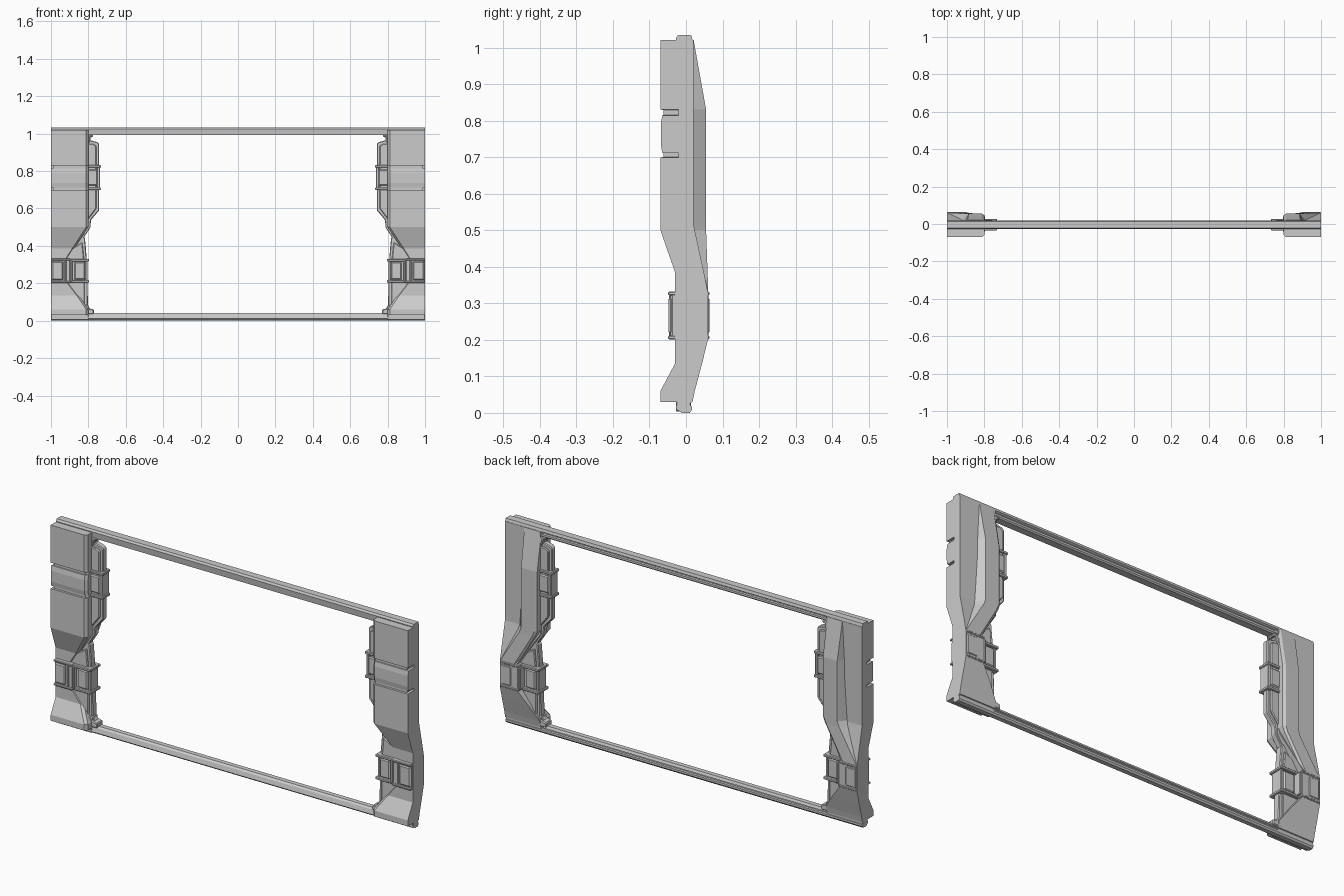
import bpy, bmesh


def finish(name, bm, bevel=0.0, mirror=True):
    bmesh.ops.remove_doubles(bm, verts=bm.verts, dist=1e-5)
    bmesh.ops.recalc_face_normals(bm, faces=bm.faces)
    me = bpy.data.meshes.new(name)
    bm.to_mesh(me)
    bm.free()
    ob = bpy.data.objects.new(name, me)
    bpy.context.collection.objects.link(ob)
    if bevel:
        b = ob.modifiers.new("chamfer", 'BEVEL')
        b.width, b.segments = bevel, 1
    if mirror:
        ob.modifiers.new("mirror", 'MIRROR')
    return ob


def loft(name, rings, bevel=0.0, mirror=True):
    """Skin a list of equally sized closed rings and cap both ends."""
    bm = bmesh.new()
    vs = [[bm.verts.new(p) for p in r] for r in rings]
    n = len(vs[0])
    for a, b in zip(vs, vs[1:]):
        for i in range(n):
            j = (i + 1) % n
            bm.faces.new((a[i], a[j], b[j], b[i]))
    bm.faces.new(vs[0][::-1])
    bm.faces.new(vs[-1])
    return finish(name, bm, bevel, mirror)


def plate(name, outline, y0, y1, bevel=0.004):
    """Front-view outline (x, z) extruded between two depths."""
    return loft(name, [[(x, y, z) for x, z in outline] for y in (y0, y1)], bevel)


def box(name, x0, x1, y0, y1, z0, z1, bevel=0.003):
    return plate(name, [(x0, z0), (x1, z0), (x1, z1), (x0, z1)], y0, y1, bevel)


# Columns: (z, inner x, front y, back y, outer x of the front half)
sections = [
    (0.030, 0.80, -0.070, 0.018, 1.0), (0.060, 0.80, -0.070, 0.024, 1.0),
    (0.135, 0.85, -0.030, 0.044, 1.0), (0.200, 0.90, -0.030, 0.060, 1.0),
    (0.330, 0.91, -0.030, 0.060, 1.0), (0.385, 0.875, -0.030, 0.049, 1.0),
    (0.500, 0.80, -0.070, 0.024, 1.0), (0.520, 0.80, -0.070, 0.020, 1.0),
    (0.699, 0.80, -0.070, 0.020, 1.0), (0.700, 0.80, -0.061, 0.020, 0.988),
    (0.711, 0.80, -0.061, 0.020, 0.988), (0.712, 0.80, -0.065, 0.020, 1.0),
    (0.735, 0.80, -0.069, 0.020, 1.0), (0.790, 0.80, -0.069, 0.020, 1.0),
    (0.814, 0.80, -0.065, 0.020, 1.0), (0.815, 0.80, -0.061, 0.020, 0.988),
    (0.829, 0.80, -0.061, 0.020, 0.988), (0.830, 0.80, -0.070, 0.020, 1.0),
    (1.020, 0.80, -0.070, 0.020, 1.0)]
loft("column", [[(xo, yf, z), (xi + 0.012, yf, z), (xi, yf + 0.012, z), (xi, yb, z),
                 (1, yb, z), (1, -0.02, z), (xo, -0.02, z)]
                for z, xi, yf, yb, xo in sections])

# Stepped seal following the inner edge of each column
loft("inner_seal", [[(xi - 0.012, -0.018, z), (xi + 0.02, -0.018, z),
                     (xi + 0.02, 0.012, z), (xi - 0.012, 0.012, z)]
                    for z, xi, yf, yb, xo in sections if z < 0.52 or z > 1.0], 0.003)

# Back rib: (z, inner x, crest end x, outer base x, crest y, base y)
ribs = [(0.330, 0.91, 0.999, 1.0, 0.061, 0.04), (0.500, 0.81, 0.895, 0.935, 0.055, 0.01),
        (0.525, 0.80, 0.885, 0.925, 0.055, 0.01), (0.830, 0.80, 0.885, 0.905, 0.055, 0.01),
        (1.020, 0.80, 0.890, 0.895, 0.021, 0.01)]
loft("back_rib", [[(xi, yb, z), (xi, yc - 0.008, z), (xi + 0.012, yc, z), (xc, yc, z), (xo, yb, z)]
                  for z, xi, xc, xo, yc, yb in ribs])

# Horizontal beams, cross-section in (y, z) with a groove along the back
beam = [(-0.028, 0.012), (-0.012, 0.0), (0.010, 0.0), (0.016, 0.008), (0.016, 0.018), (0.010, 0.021),
        (0.010, 0.026), (0.016, 0.029), (0.010, 0.042), (-0.014, 0.042), (-0.022, 0.034)]
loft("bottom_beam", [[(x, y, z) for y, z in beam] for x in (-1, 1)], mirror=False)
top = [(-0.024, 0.992), (0.010, 0.992), (0.016, 0.998), (0.016, 1.008), (0.010, 1.011),
       (0.010, 1.015), (0.018, 1.020), (0.014, 1.034), (-0.022, 1.034), (-0.028, 1.024)]
loft("top_beam", [[(x, y, z) for y, z in top] for x in (-1, 1)], mirror=False)
box("column_foot", 0.80, 1.0, -0.028, 0.014, 0.004, 0.034)

# Corner brackets where the beams meet the columns
plate("lower_bracket", [(0.77, 0.035), (0.82, 0.035), (0.82, 0.085), (0.80, 0.085), (0.795, 0.065), (0.77, 0.06)],
      -0.028, 0.02)
plate("upper_bracket", [(0.775, 0.995), (0.82, 0.995), (0.82, 0.95), (0.795, 0.95), (0.79, 0.98), (0.775, 0.982)],
      -0.028, 0.02)

# Upper inner plate with its two-step surface
plate("upper_inner_plate", [(0.82, 0.48), (0.79, 0.50), (0.785, 0.54), (0.742, 0.59), (0.742, 0.945),
                            (0.752, 0.955), (0.79, 0.965), (0.82, 0.965)], -0.018, 0.012)
plate("upper_inner_panel", [(0.82, 0.53), (0.795, 0.55), (0.757, 0.60), (0.757, 0.935), (0.775, 0.945),
                            (0.82, 0.945)], -0.027, 0.021)
box("upper_clamp_pad", 0.752, 0.815, -0.034, 0.027, 0.722, 0.808, 0.005)
for z in (0.698, 0.818):
    box("upper_clamp_bar", 0.733, 0.815, -0.035, 0.028, z, z + 0.014)
box("upper_clamp_post", 0.738, 0.754, -0.031, 0.024, 0.708, 0.824)
for z in (0.718, 0.785):
    box("rear_latch", 0.794, 0.81, 0.004, 0.022, z, z + 0.02)

# Lower inner plate
plate("lower_inner_plate", [(0.93, 0.05), (0.802, 0.05), (0.806, 0.30), (0.818, 0.44), (0.83, 0.46),
                            (0.93, 0.40)], -0.018, 0.018)
plate("lower_inner_panel", [(0.93, 0.11), (0.82, 0.09), (0.82, 0.30), (0.832, 0.42), (0.93, 0.36)],
      -0.026, 0.026)

# Lower clamp: inner and outer pads between rims and posts
box("lower_inner_pad", 0.818, 0.875, -0.037, 0.037, 0.219, 0.315, 0.006)
for z in (0.203, 0.317):
    box("lower_inner_rim", 0.797, 0.905, -0.041, 0.041, z, z + 0.014)
box("lower_inner_post", 0.804, 0.818, -0.032, 0.032, 0.213, 0.322)
box("lower_clamp_body", 0.895, 0.998, -0.042, 0.061, 0.202, 0.33, 0.005)
for x in (0.885, 0.918):
    box("lower_clamp_post", x, x + 0.012, -0.047, 0.062, 0.21, 0.322)
box("lower_outer_pad", 0.935, 0.995, -0.048, 0.064, 0.217, 0.316, 0.005)
for z in (0.201, 0.321):
    box("lower_outer_rim", 0.895, 1.0, -0.049, 0.064, z, z + 0.011)
